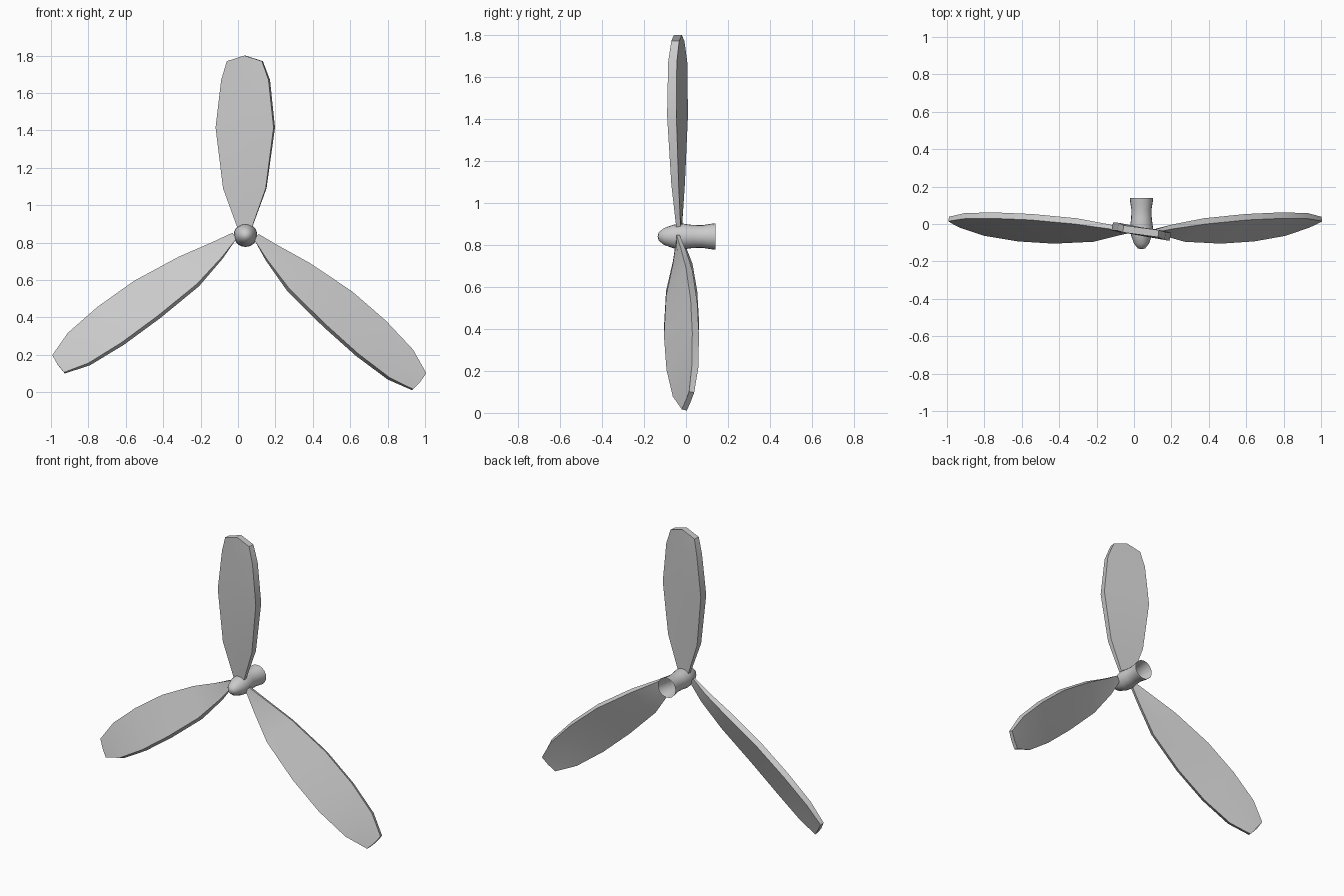
import bpy, bmesh, math
from mathutils import Vector

cube = bpy.data.objects.get("Cube")
if cube:
    bpy.data.objects.remove(cube)

HUB_X, HUB_Z = 0.04, 0.84

grey = bpy.data.materials.new("light_grey")
grey.use_nodes = True
colour = (0.6, 0.6, 0.6, 1)
grey.diffuse_color = colour
grey.node_tree.nodes["Principled BSDF"].inputs["Base Color"].default_value = colour


def finish(name, bm, angle):
    bmesh.ops.recalc_face_normals(bm, faces=bm.faces)
    mesh = bpy.data.meshes.new(name)
    bm.to_mesh(mesh)
    bm.free()
    mesh.materials.append(grey)
    obj = bpy.data.objects.new(name, mesh)
    bpy.context.collection.objects.link(obj)
    bpy.ops.object.select_all(action='DESELECT')
    bpy.context.view_layer.objects.active = obj
    obj.select_set(True)
    bpy.ops.object.shade_smooth_by_angle(angle=math.radians(angle))
    return obj


def blade(name, rows, along, across, bulge):
    """Twisted plate; each row is (distance, rear edge, rear y, lead edge, lead y, thickness)."""
    bm = bmesh.new()
    along, across = Vector(along).normalized(), Vector(across).normalized()
    forward_axis = Vector((0, 1, 0))
    rings = []
    for i, (u, v0, y0, v1, y1, thick) in enumerate(rows):
        # Normal of the pitched section, pointing to the back
        back = (across * (y1 - y0) + forward_axis * (v0 - v1)).normalized() * thick
        tip = bulge if i == len(rows) - 1 else 0
        front = [Vector((HUB_X, 0, HUB_Z)) + along * (u + tip * (1 - abs(2 * k - 1)))
                 + across * (v0 + (v1 - v0) * k) + forward_axis * (y0 + (y1 - y0) * k)
                 for k in (0, 0.5, 1)]
        ring = front + [p + back for p in reversed(front)]
        rings.append([bm.verts.new(p) for p in ring])
    for a, b in zip(rings, rings[1:]):
        for j in range(len(a)):
            k = (j + 1) % len(a)
            bm.faces.new((a[j], a[k], b[k], b[j]))
    bm.faces.new(rings[0])
    bm.faces.new(rings[-1])
    return finish(name, bm, 35)


# Blades: one broad upright, two longer ones mirrored below
upper_rows = [
    (0.03, 0.04, -0.04, -0.03, -0.045, 0.02),
    (0.25, 0.12, -0.04, -0.108, -0.07, 0.035),
    (0.575, 0.16, -0.035, -0.15, -0.09, 0.045),
    (0.83, 0.13, -0.035, -0.123, -0.085, 0.042),
    (0.93, 0.10, -0.045, -0.088, -0.07, 0.038),
]
lower_rows = [
    (0.05, 0.05, -0.045, 0.012, -0.045, 0.015),
    (0.17, 0.07, -0.025, -0.025, -0.062, 0.025),
    (0.36, 0.107, 0.0, -0.068, -0.095, 0.035),
    (0.63, 0.136, 0.022, -0.09, -0.105, 0.036),
    (0.87, 0.132, 0.03, -0.098, -0.093, 0.036),
    (1.08, 0.107, 0.028, -0.088, -0.063, 0.034),
    (1.215, 0.056, 0.015, -0.055, -0.02, 0.025),
]
blade("upper_blade", upper_rows, (0, 0, 1), (-1, 0, 0), 0.03)
for name, side, drop in (("left_blade", 1, 40), ("right_blade", -1, 34.5)):
    c, s = math.cos(math.radians(drop)), math.sin(math.radians(drop))
    blade(name, lower_rows, (side * c, 0, -s), (side * s, 0, c), 0.005)

# Hub: rounded nose running into a hollow shaft open at the back
profile = [(-0.135, 0), (-0.13, 0.02), (-0.105, 0.04), (-0.06, 0.056), (-0.02, 0.062),
           (0.03, 0.055), (0.08, 0.054), (0.115, 0.06), (0.14, 0.063)]
bm = bmesh.new()
verts = [bm.verts.new((HUB_X + r, y, HUB_Z)) for y, r in profile]
edges = [bm.edges.new(pair) for pair in zip(verts, verts[1:])]
bmesh.ops.spin(bm, geom=verts + edges, cent=(HUB_X, 0, HUB_Z), axis=(0, 1, 0),
               angle=math.tau, steps=20)
bmesh.ops.remove_doubles(bm, verts=bm.verts, dist=0.0005)
finish("hub", bm, 50)
